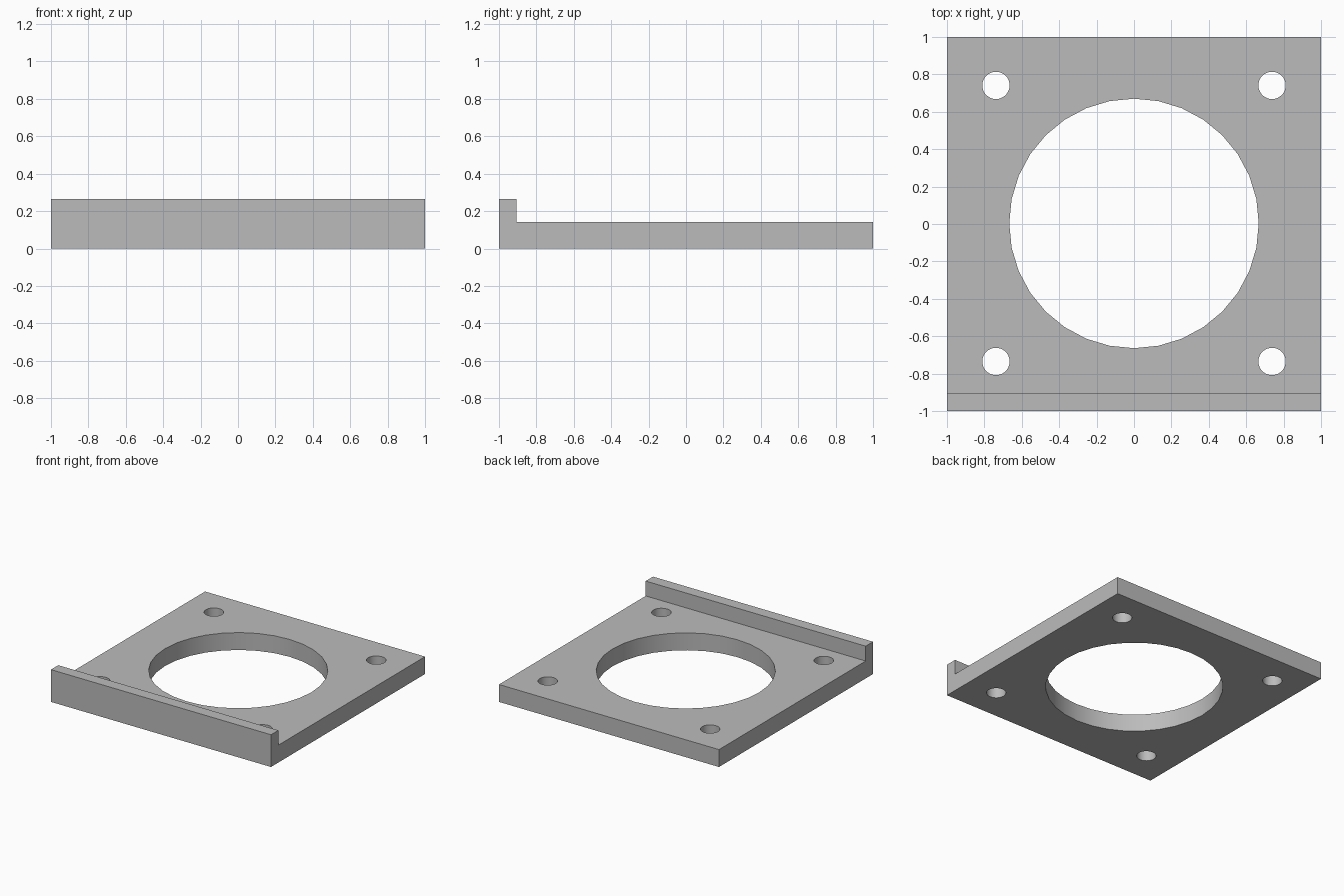
import bpy
import bmesh
import math

if "Cube" in bpy.data.objects:
    bpy.data.objects.remove(bpy.data.objects["Cube"], do_unlink=True)

PLATE_Z, LIP_Z, LIP_Y = 0.143, 0.265, -0.905
HOLE_Y = 0.003      # the hole pattern sits slightly off centre
BOLT = 0.738

grey = bpy.data.materials.new("mid_grey")
grey.use_nodes = True
colour = (0.5, 0.5, 0.5, 1)
grey.diffuse_color = colour
grey.node_tree.nodes["Principled BSDF"].inputs["Base Color"].default_value = colour

# Plate with raised front lip: L-shaped side profile extruded along x
profile = [(-1, 0), (1, 0), (1, PLATE_Z), (LIP_Y, PLATE_Z), (LIP_Y, LIP_Z), (-1, LIP_Z)]
bm = bmesh.new()
side = bm.faces.new([bm.verts.new((-1, y, z)) for y, z in profile])
grown = bmesh.ops.extrude_face_region(bm, geom=[side])["geom"]
bmesh.ops.translate(bm, vec=(2, 0, 0),
                    verts=[v for v in grown if isinstance(v, bmesh.types.BMVert)])
bmesh.ops.recalc_face_normals(bm, faces=bm.faces)
mesh = bpy.data.meshes.new("mounting_plate")
bm.to_mesh(mesh)
bm.free()
mesh.materials.append(grey)
plate = bpy.data.objects.new("mounting_plate", mesh)
bpy.context.collection.objects.link(plate)


def drill(x, y, radius):
    """Cut a round through hole in the plate."""
    bpy.ops.mesh.primitive_cylinder_add(vertices=32, radius=radius, depth=1, location=(x, y, 0))
    cutter = bpy.context.object
    cutter.name = "hole_cutter"
    cutter.hide_render = True
    cutter.data.materials.append(grey)
    bpy.ops.object.select_all(action='DESELECT')
    plate.select_set(True)
    bpy.context.view_layer.objects.active = plate
    cut = plate.modifiers.new("hole", 'BOOLEAN')
    cut.operation = 'DIFFERENCE'
    cut.solver = 'EXACT'
    cut.object = cutter
    bpy.ops.object.modifier_apply(modifier=cut.name)
    bpy.data.objects.remove(cutter, do_unlink=True)


# Large central opening and four corner bolt holes
drill(0, HOLE_Y, 0.667)
for sx in (-1, 1):
    for sy in (-1, 1):
        drill(sx * BOLT, sy * BOLT + HOLE_Y, 0.073)

# Smooth hole walls, sharp plate edges
bpy.ops.object.shade_smooth_by_angle(angle=math.radians(30))
